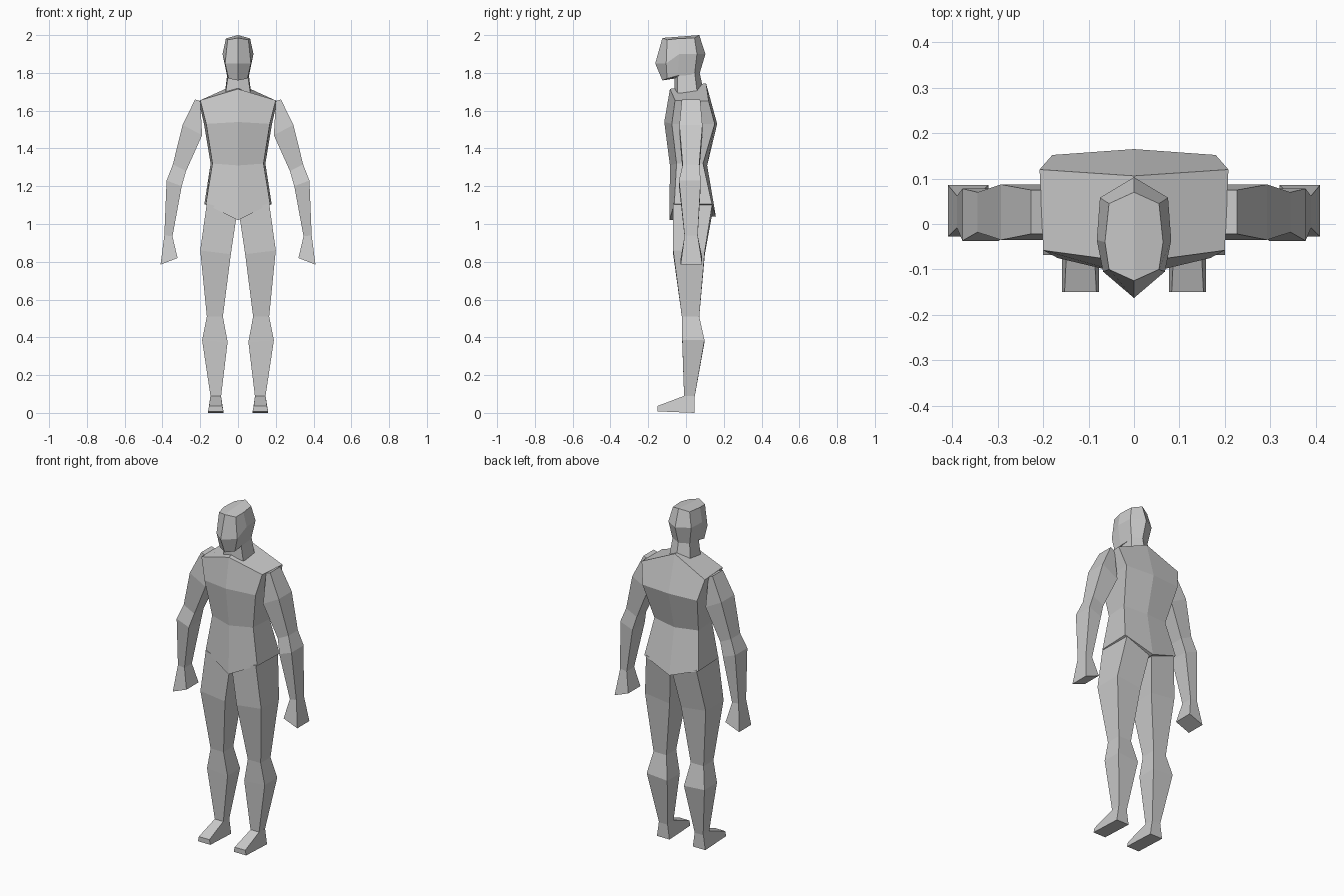
import bpy, bmesh

grey = bpy.data.materials.new("light grey")
grey.diffuse_color = (0.6, 0.6, 0.6, 1)


def finish(name, bm):
    bmesh.ops.recalc_face_normals(bm, faces=bm.faces)
    mesh = bpy.data.meshes.new(name)
    bm.to_mesh(mesh)
    bm.free()
    mesh.materials.append(grey)
    obj = bpy.data.objects.new(name, mesh)
    bpy.context.collection.objects.link(obj)
    return obj


def bridge(bm, rings):
    for a, b in zip(rings, rings[1:]):
        n = len(a)
        for i in range(n):
            j = (i + 1) % n
            bm.faces.new((a[i], a[j], b[j], b[i]))


def body_loft(name, halves):
    """Each half ring runs from front centre round one side to back centre."""
    bm = bmesh.new()
    rings = []
    for half in halves:
        mirrored = [(-x, y, z) for x, y, z in half[-2:0:-1]]
        rings.append([bm.verts.new(p) for p in half + mirrored])
    bridge(bm, rings)
    n = len(halves[0])
    for r in (rings[0], rings[-1]):
        bm.faces.new(r[:n])
        bm.faces.new(r[n - 1:] + r[:1])
    return finish(name, bm)


def limb(name, sections, side):
    """Four-sided limb; section = inner x, inner z, outer x, outer z, front y, back y."""
    bm = bmesh.new()
    rings = []
    for xi, zi, xo, zo, yf, yb in sections:
        pts = [(xi, yf, zi), (xo, yf, zo), (xo, yb, zo), (xi, yb, zi)]
        rings.append([bm.verts.new((side * x, y, z)) for x, y, z in pts])
    bridge(bm, rings)
    bm.faces.new(rings[0])
    bm.faces.new(rings[-1])
    return finish(name, bm)


# Torso: shoulders, chest, waist, pointed hem
body_loft("torso", [
    [(0, -0.085, 1.715), (0.20, -0.058, 1.655), (0.208, 0.12, 1.65), (0, 0.106, 1.745)],
    [(0, -0.115, 1.54), (0.168, -0.075, 1.53), (0.18, 0.152, 1.53), (0, 0.165, 1.53)],
    [(0, -0.085, 1.31), (0.135, -0.05, 1.32), (0.145, 0.09, 1.32), (0, 0.112, 1.31)],
    [(0, -0.088, 1.02), (0.17, -0.062, 1.105), (0.178, 0.138, 1.105), (0, 0.158, 1.04)],
])

# Neck
body_loft("neck", [
    [(0, -0.06, 1.80), (0.05, -0.045, 1.80), (0.055, 0.045, 1.81), (0, 0.07, 1.81)],
    [(0, -0.06, 1.69), (0.068, -0.045, 1.68), (0.07, 0.06, 1.69), (0, 0.09, 1.72)],
])

# Head: crown, temple, jaw
body_loft("head", [
    [(0, -0.125, 1.985), (0.055, -0.10, 1.975), (0.064, -0.04, 1.982),
     (0.055, 0.045, 1.985), (0, 0.07, 2.0)],
    [(0, -0.163, 1.85), (0.068, -0.105, 1.85), (0.082, -0.035, 1.90),
     (0.075, 0.058, 1.90), (0, 0.103, 1.90)],
    [(0, -0.125, 1.76), (0.05, -0.10, 1.77), (0.058, -0.045, 1.785),
     (0.055, 0.045, 1.79), (0, 0.07, 1.79)],
])

for label, side in (("left", 1), ("right", -1)):
    # Arm with flared hand
    limb(label + "_arm", [
        (0.20, 1.65, 0.227, 1.66, -0.022, 0.075),
        (0.19, 1.47, 0.293, 1.525, -0.035, 0.087),
        (0.275, 1.28, 0.345, 1.315, -0.018, 0.07),
        (0.298, 1.20, 0.378, 1.23, -0.037, 0.078),
        (0.347, 0.935, 0.39, 0.94, -0.008, 0.062),
        (0.32, 0.82, 0.41, 0.785, -0.028, 0.086),
    ], side)

    # Leg: hip, thigh, knee, calf, ankle
    limb(label + "_leg", [
        (0.005, 1.06, 0.165, 1.11, -0.068, 0.14),
        (0.038, 0.84, 0.20, 0.86, -0.068, 0.10),
        (0.08, 0.51, 0.165, 0.51, -0.022, 0.07),
        (0.055, 0.375, 0.19, 0.385, -0.02, 0.098),
        (0.09, 0.085, 0.145, 0.085, -0.01, 0.046),
    ], side)

    # Foot: side profile widened towards the sole
    bm = bmesh.new()
    profile = [(0.046, 0.09, 0.028), (-0.01, 0.09, 0.028), (-0.15, 0.037, 0.035),
               (-0.15, 0.008, 0.041), (0.046, 0, 0.041)]
    rings = [[bm.verts.new((side * (0.118 + s * w), y, z)) for y, z, w in profile]
             for s in (-1, 1)]
    bridge(bm, rings)
    bm.faces.new(rings[0])
    bm.faces.new(rings[1])
    finish(label + "_foot", bm)
